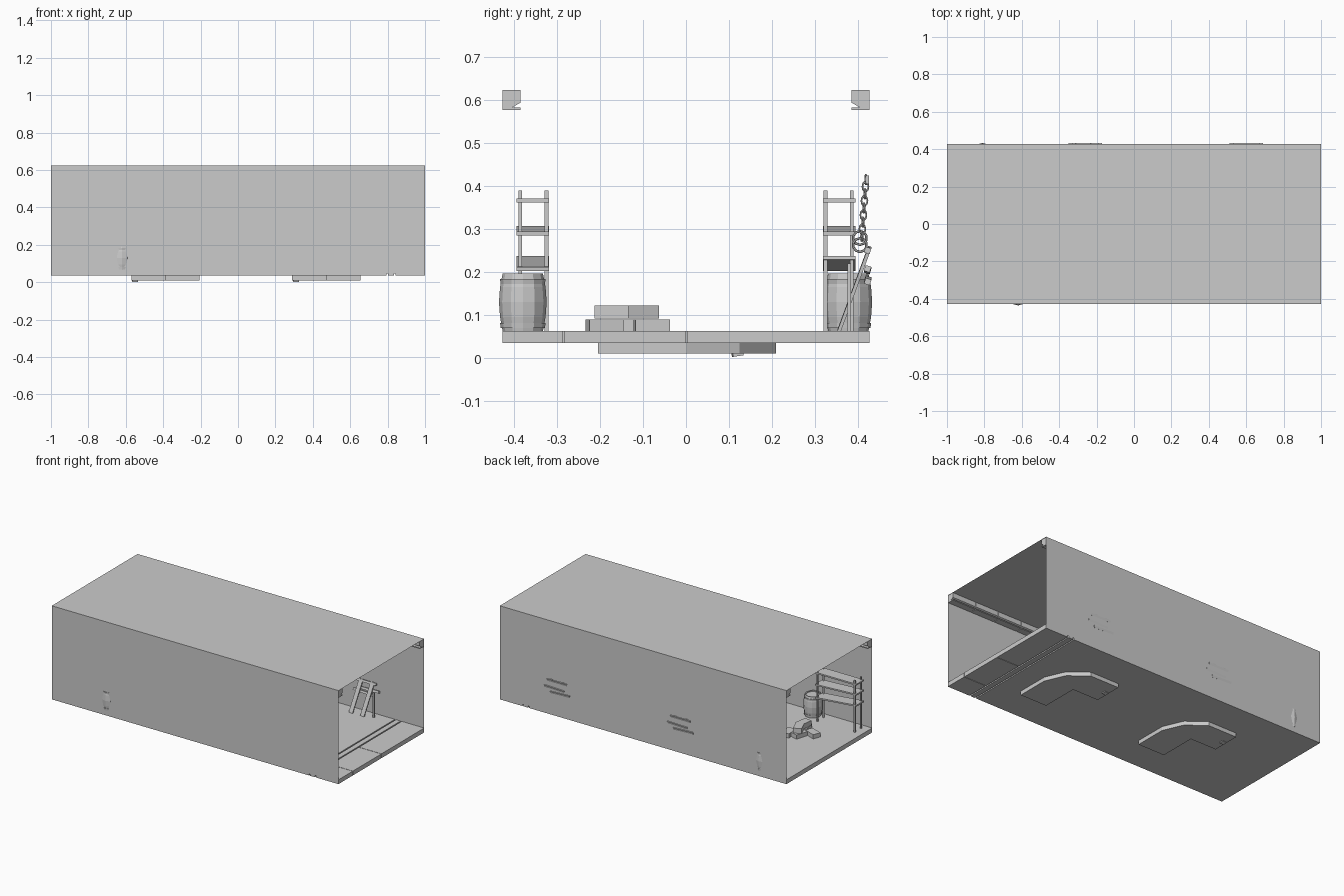
import bpy, math
from mathutils import Vector, Euler

if "Cube" in bpy.data.objects:
    bpy.data.objects.remove(bpy.data.objects["Cube"])

W = 0.4275          # half width
TOP, FLOOR = 0.625, 0.0625


def mesh(name, verts, faces):
    me = bpy.data.meshes.new(name)
    me.from_pydata(verts, [], faces)
    ob = bpy.data.objects.new(name, me)
    bpy.context.collection.objects.link(ob)
    return ob


def box(name, c, s, rot=(0, 0, 0)):
    r = Euler(rot).to_matrix()
    v = [r @ Vector((x * s[0] / 2, y * s[1] / 2, z * s[2] / 2)) + Vector(c)
         for x in (-1, 1) for y in (-1, 1) for z in (-1, 1)]
    f = [(0, 1, 3, 2), (4, 6, 7, 5), (0, 4, 5, 1), (2, 3, 7, 6), (0, 2, 6, 4), (1, 5, 7, 3)]
    return mesh(name, v, f)


def span(name, a, b):
    return box(name, [(p + q) / 2 for p, q in zip(a, b)], [q - p for p, q in zip(a, b)])


def prism(name, pts, place, lo, hi):
    n = len(pts)
    v = [place(p, t) for t in (lo, hi) for p in pts]
    f = [tuple(range(n))[::-1], tuple(range(n, 2 * n))]
    f += [(i, (i + 1) % n, (i + 1) % n + n, i + n) for i in range(n)]
    return mesh(name, v, f)


def lathe(name, prof, c, n=12):
    v = [(c[0] + r * math.cos(2 * math.pi * i / n), c[1] + r * math.sin(2 * math.pi * i / n), z)
         for r, z in prof for i in range(n)]
    f = [(k * n + i, k * n + (i + 1) % n, (k + 1) * n + (i + 1) % n, (k + 1) * n + i)
         for k in range(len(prof) - 1) for i in range(n)]
    f += [tuple(range(n))[::-1], tuple(range(len(v) - n, len(v)))]
    return mesh(name, v, f)


# Thin wall and ceiling sheets, both ends open
for s, nm in ((-1, "front_wall"), (1, "back_wall")):
    mesh(nm, [(-1, s * W, 0.046), (1, s * W, 0.046), (1, s * W, TOP), (-1, s * W, TOP)],
         [(0, 1, 2, 3)])
mesh("ceiling", [(-1, -W, TOP), (1, -W, TOP), (1, W, TOP), (-1, W, TOP)], [(0, 1, 2, 3)])

# Floor slabs with narrow seams
span("floor_main", (-1, -W, 0.035), (0.795, W, FLOOR))
span("floor_cross_strip", (0.803, -W, 0.035), (0.835, W, FLOOR))
for i, (a, b) in enumerate(((-W, -0.286), (-0.283, -0.001), (0.002, W))):
    span(f"floor_end_{i}", (0.843, a, 0.035), (1, b, FLOOR))

# Chamfered L-shaped blocks under the floor
ell = [(0.655, -0.205), (0.47, -0.205), (0.47, 0.03), (0.29, 0.03), (0.29, 0.21),
       (0.49, 0.21), (0.6, 0.125), (0.655, 0.0)]
for i, dx in enumerate((0, -0.86)):
    prism(f"under_block_{i}", ell, lambda p, t: (p[0] + dx, p[1], t), 0.01, 0.036)
    box(f"under_peg_{i}", (0.31 + dx, 0.12, 0.009), (0.03, 0.025, 0.01), (0.15, 0, 0.1))

# Ceiling edge beams in segments
beam = [(W, 0.577), (0.386, 0.577), (0.386, 0.583), (0.405, 0.583), (0.386, 0.594),
        (0.386, 0.624), (W, 0.624)]
for s in (-1, 1):
    for i in range(12):
        a = -1 + i / 6
        prism(f"ceiling_beam_{i}", beam, lambda p, t: (t, s * (p[0] - 0.0005), p[1]),
              a + 0.002, a + 1 / 6 - 0.002)


# Barrels with hoops
def barrel(x, y):
    lathe("barrel", [(0.047, FLOOR), (0.053, 0.095), (0.0555, 0.13), (0.053, 0.165),
                     (0.047, 0.196), (0.041, 0.196), (0.041, 0.19)], (x, y))
    for z in (0.069, 0.171):
        lathe("barrel_hoop", [(0.0515, z), (0.053, z + 0.012)], (x, y))


barrel(-0.62, -0.38)
barrel(-0.81, 0.378)


# Shelf racks with slightly sagging boards
def shelf(x, s):
    for px in (-0.13, 0.13):
        for y, w in ((0.386, 0.008), (0.325, 0.01)):
            span("shelf_post", (x + px - w / 2, s * y - w / 2, FLOOR),
                 (x + px + w / 2, s * y + w / 2, 0.39))
    for z, t in ((0.366, 0), (0.296, 0.045), (0.22, -0.09 * s)):
        box("shelf_board", (x, s * 0.357, z), (0.29, 0.076, 0.009), (0, t, 0))


shelf(-0.82, -1)
shelf(-0.5, 1)

# Loose brick pile
for i, (x, y, z, a) in enumerate(((-0.7, -0.19, 0, 0.2), (-0.72, -0.1, 0, -0.3),
                                  (-0.66, -0.08, 0, 0.1), (-0.78, -0.15, 0, 1.2),
                                  (-0.7, -0.17, 1, -0.15), (-0.71, -0.11, 1, 0.4))):
    box(f"brick_{i}", (x, y, FLOOR + 0.013 + z * 0.031), (0.05, 0.08, 0.027 + z * 0.004), (0, 0, a))

# Leaning slatted frames against the back wall
for cx in (0.6, -0.26):
    for dx in (-0.05, 0.03):
        box("frame_leg", (cx + dx, 0.392, 0.16), (0.026, 0.008, 0.21), (-0.35, 0.12, 0))
    for dx, z, a in ((-0.02, 0.18, 0.04), (0.02, 0.205, -0.03), (0, 0.25, 0)):
        box("frame_slat", (cx + dx, 0.423, z), (0.14, 0.014, 0.014), (-0.3, a, 0))
    box("frame_prop", (cx + 0.08, 0.38, 0.14), (0.012, 0.008, 0.16))


# Hanging chains with a ring at the end
def ring(name, c, R, r, rot):
    bpy.ops.mesh.primitive_torus_add(major_radius=R, minor_radius=r, major_segments=10,
                                     minor_segments=6, location=c, rotation=rot)
    bpy.context.object.name = name
    return bpy.context.object


for x, n in ((0.08, 9), (-0.07, 8)):
    z = 0.415
    for i in range(n):
        y = 0.419 - 0.0012 * i
        o = ring("chain_link", (x, y, z), 0.009, 0.0025,
                 (math.pi / 2, 0, math.pi / 2 * (i % 2) + 0.2))
        o.scale = (0.8, 1.2, 1)
        z -= 0.0165
    ring("shackle", (x, 0.405, z - 0.004), 0.016, 0.003, (0, math.pi / 2, 0))
    box("chain_plate", (x, 0.423, 0.415), (0.02, 0.007, 0.02))
